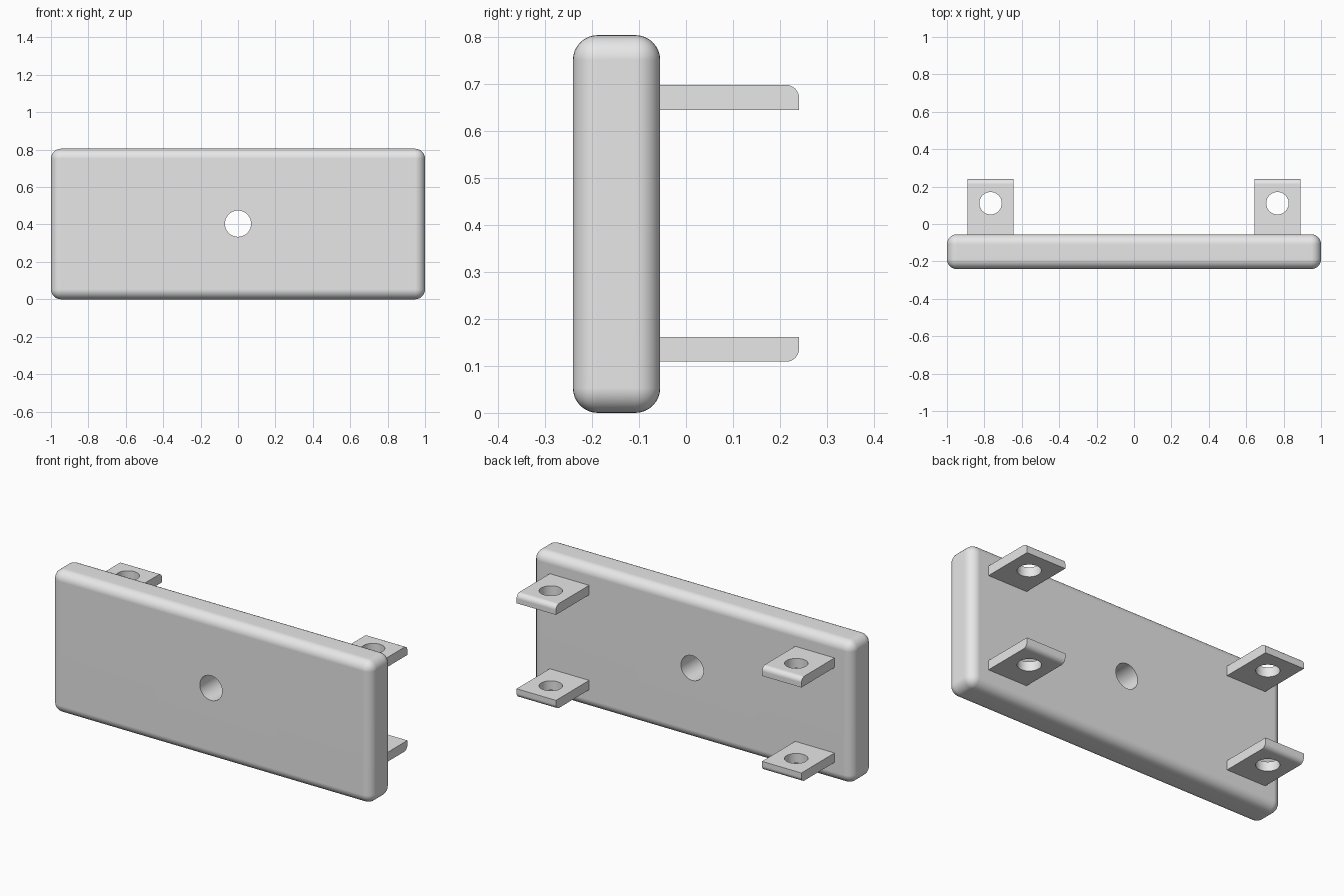
import bpy
import bmesh
import math
from mathutils import Matrix, Vector

cube = bpy.data.objects.get("Cube")
if cube:
    bpy.data.objects.remove(cube, do_unlink=True)

grey = bpy.data.materials.new("plain grey")
grey.use_nodes = True
grey.diffuse_color = (0.8, 0.8, 0.8, 1)
grey.node_tree.nodes["Principled BSDF"].inputs["Base Color"].default_value = (0.8, 0.8, 0.8, 1)


def make_object(name, bm):
    mesh = bpy.data.meshes.new(name)
    bm.to_mesh(mesh)
    bm.free()
    obj = bpy.data.objects.new(name, mesh)
    bpy.context.collection.objects.link(obj)
    return obj


def rounded_box(name, low, high, radius, pick_edge):
    """Box between two corners, with the chosen edges rounded."""
    low, high = Vector(low), Vector(high)
    bm = bmesh.new()
    bmesh.ops.create_cube(bm, size=1, matrix=Matrix.Translation((low + high) / 2)
                          @ Matrix.Diagonal((*(high - low), 1)))
    edges = [e for e in bm.edges if pick_edge((e.verts[0].co + e.verts[1].co) / 2)]
    bmesh.ops.bevel(bm, geom=edges, offset=radius, segments=8, profile=0.5, affect='EDGES')
    obj = make_object(name, bm)
    obj.data.materials.append(grey)
    return obj


def drill(obj, centre, radius, axis):
    """Cut a round through hole along the given axis, then smooth the part."""
    bm = bmesh.new()
    turn = Matrix.Rotation(math.pi / 2, 4, 'X') if axis == 'Y' else Matrix()
    bmesh.ops.create_cone(bm, cap_ends=True, segments=48, radius1=radius, radius2=radius,
                          depth=0.5, matrix=Matrix.Translation(centre) @ turn)
    cutter = make_object("hole_cutter", bm)
    cutter.hide_render = True
    cutter.data.materials.append(grey)
    cut = obj.modifiers.new("hole", 'BOOLEAN')
    cut.operation = 'DIFFERENCE'
    cut.solver = 'EXACT'
    cut.object = cutter
    bpy.ops.object.select_all(action='DESELECT')
    obj.select_set(True)
    bpy.context.view_layer.objects.active = obj
    bpy.ops.object.modifier_apply(modifier=cut.name)
    bpy.data.objects.remove(cutter, do_unlink=True)
    bpy.ops.object.shade_smooth_by_angle(angle=math.radians(30))
    normals = obj.modifiers.new("even shading", 'WEIGHTED_NORMAL')
    normals.keep_sharp = True


# Main plate, rounded all round, with a central hole
plate = rounded_box("plate", (-1, -0.241, 0), (1, -0.055, 0.805), 0.053, lambda c: True)
drill(plate, (0, -0.148, 0.404), 0.07, 'Y')

# Four mounting tabs behind the plate, rounded on the outer rear edge
for side, x in (("right", -0.767), ("left", 0.767)):
    for level, z_low, z_high in (("lower", 0.109, 0.162), ("upper", 0.645, 0.699)):
        outer_z = z_high if level == "upper" else z_low
        tab = rounded_box(f"{level}_{side}_tab", (x - 0.123, -0.065, z_low),
                          (x + 0.123, 0.241, z_high), 0.028,
                          lambda c: c.y > 0.2 and abs(c.z - outer_z) < 0.001)
        drill(tab, (x, 0.111, (z_low + z_high) / 2), 0.06, 'Z')
